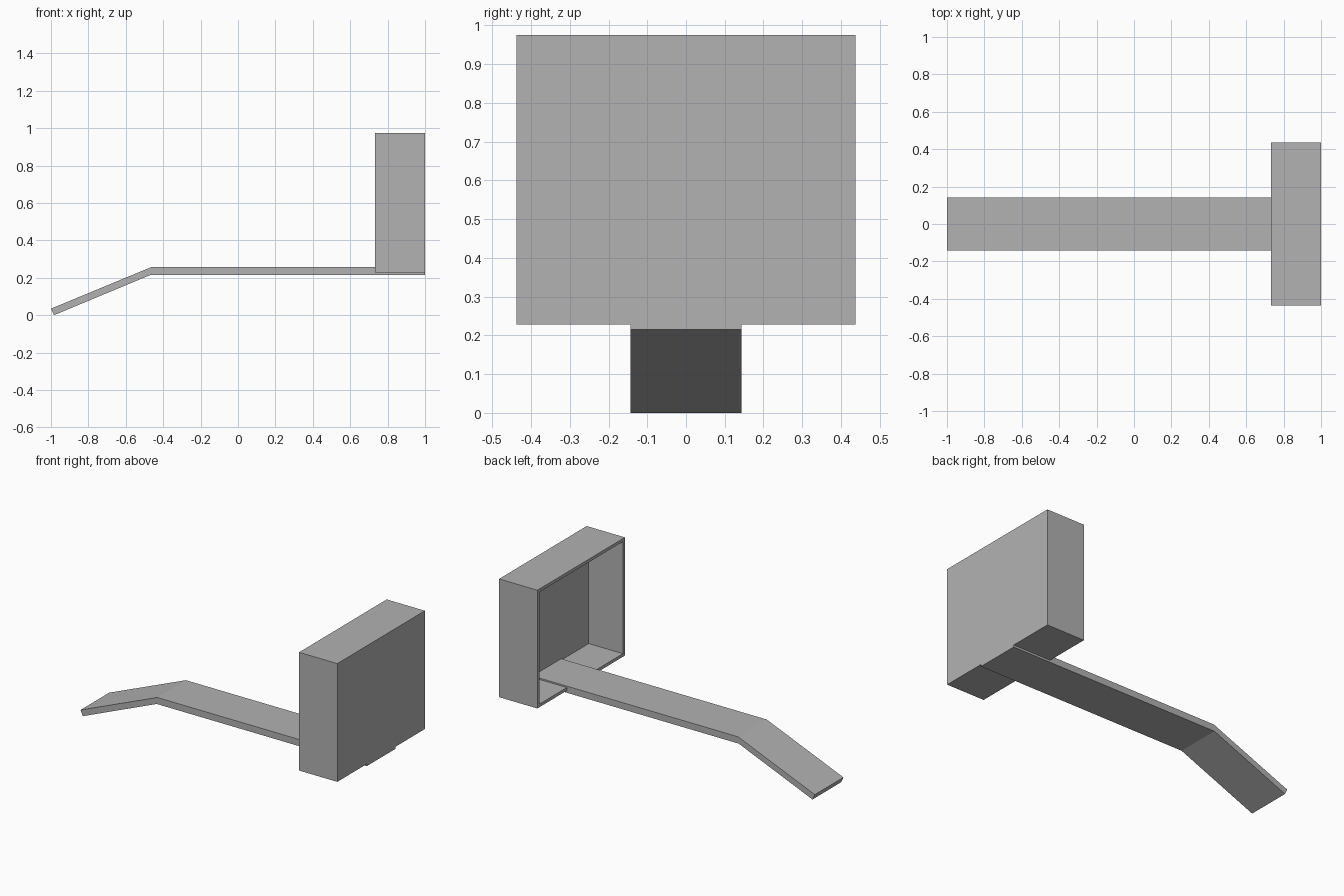
import bpy
import bmesh
from mathutils import Vector

cube = bpy.data.objects.get("Cube")
if cube:
    bpy.data.objects.remove(cube, do_unlink=True)

# Single flat grey
grey = bpy.data.materials.new("plain grey")
grey.use_nodes = True
colour = (0.447, 0.447, 0.447, 1)
grey.diffuse_color = colour
grey.node_tree.nodes["Principled BSDF"].inputs["Base Color"].default_value = colour


def add_object(name, bm):
    bmesh.ops.recalc_face_normals(bm, faces=bm.faces)
    mesh = bpy.data.meshes.new(name)
    bm.to_mesh(mesh)
    bm.free()
    mesh.materials.append(grey)
    obj = bpy.data.objects.new(name, mesh)
    bpy.context.collection.objects.link(obj)
    return obj


def extrude_profile(name, points, half_width):
    """Extrude an x-z outline across y."""
    bm = bmesh.new()
    face = bm.faces.new([bm.verts.new((x, -half_width, z)) for x, z in points])
    result = bmesh.ops.extrude_face_region(bm, geom=[face])
    verts = [v for v in result["geom"] if isinstance(v, bmesh.types.BMVert)]
    bmesh.ops.translate(bm, verts=verts, vec=Vector((0, 2 * half_width, 0)))
    return add_object(name, bm)


def open_case(name, x0, x1, half_width, z0, z1, wall):
    """Box with a thick shell, open towards -x."""
    bm = bmesh.new()
    bmesh.ops.create_cube(bm, size=1)
    size = Vector((x1 - x0, 2 * half_width, z1 - z0))
    bmesh.ops.scale(bm, verts=bm.verts, vec=size)
    bmesh.ops.translate(bm, verts=bm.verts, vec=((x0 + x1) / 2, 0, (z0 + z1) / 2))
    bm.normal_update()
    opening = min(bm.faces, key=lambda f: f.calc_center_median().x)
    # Inset the rim, then push the opening back to form the cavity
    bmesh.ops.inset_region(bm, faces=[opening], thickness=wall)
    result = bmesh.ops.extrude_face_region(bm, geom=[opening])
    verts = [v for v in result["geom"] if isinstance(v, bmesh.types.BMVert)]
    bmesh.ops.translate(bm, verts=verts, vec=Vector((size.x - wall, 0, 0)))
    if opening.is_valid:
        bmesh.ops.delete(bm, geom=[opening], context='FACES_ONLY')
    return add_object(name, bm)


# Level walkway running under the case
TOP, BOTTOM, HALF = 0.257, 0.215, 0.143
extrude_profile("walkway", [(-0.468, BOTTOM), (1, BOTTOM), (1, TOP), (-0.464, TOP)], HALF)

# Sloping ramp down to the ground
extrude_profile("ramp", [(-0.984, 0), (-0.468, BOTTOM), (-0.464, TOP), (-1, 0.035)], HALF)

# Upright case, open towards the ramp
open_case("open_case", 0.733, 1, 0.437, 0.228, 0.975, 0.028)
